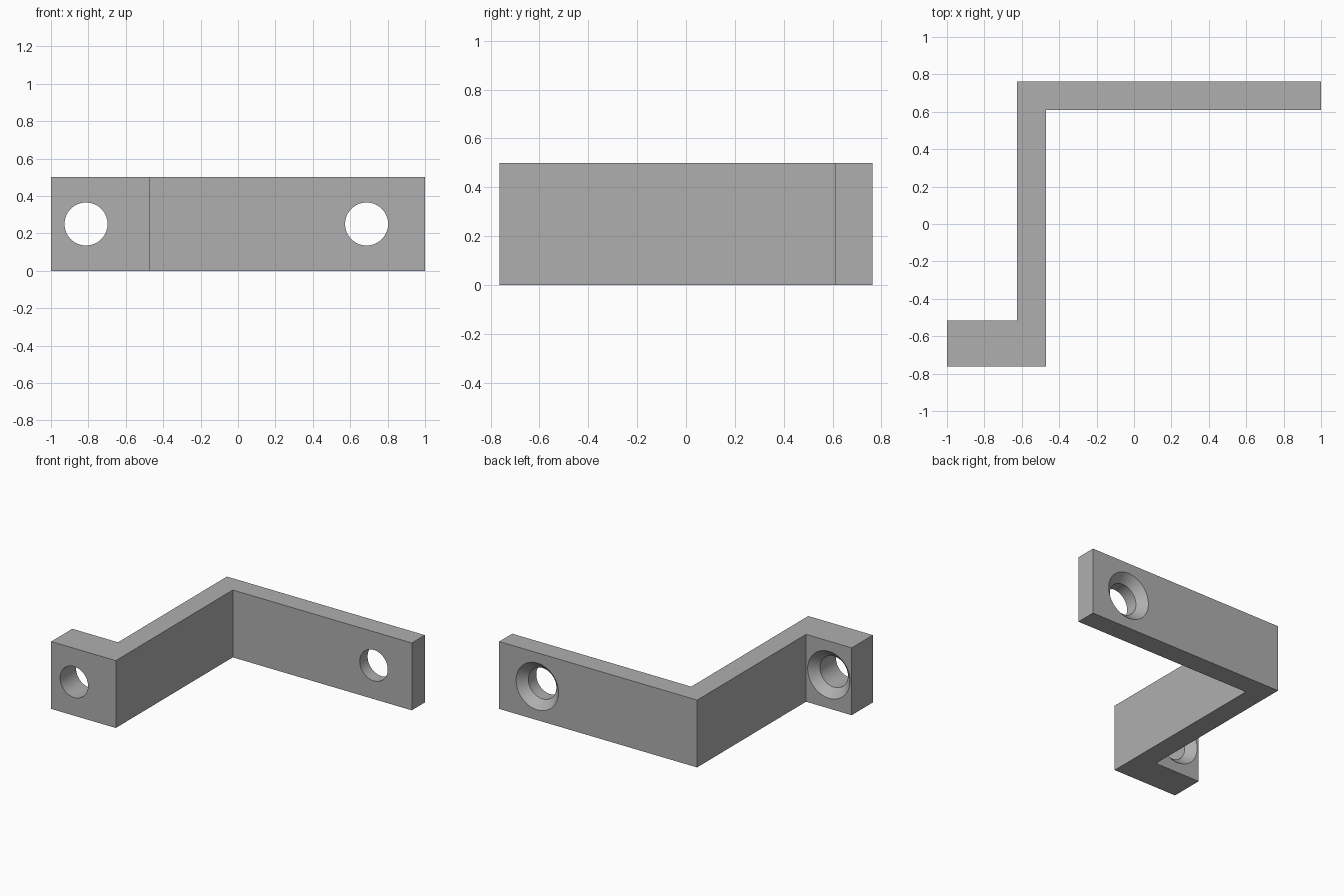
import bpy, bmesh, math

cube = bpy.data.objects.get("Cube")
if cube:
    bpy.data.objects.remove(cube, do_unlink=True)

# Single grey finish
grey = bpy.data.materials.new("plain_grey")
grey.use_nodes = True
color = (0.43, 0.43, 0.43, 1)
grey.diffuse_color = color
grey.node_tree.nodes["Principled BSDF"].inputs["Base Color"].default_value = color

HEIGHT = 0.5
LEFT, RIGHT, FRONT, BACK = -1.0, 1.0, -0.7625, 0.7625
WEB_OUT, WEB_IN = -0.625, -0.47      # upright wall between the flanges
FOOT_BACK, ARM_FRONT = -0.515, 0.61  # inner faces of the two flanges
HOLE_R, SINK_R, SINK_DEPTH = 0.115, 0.174, 0.06


def new_object(name, bm):
    bmesh.ops.recalc_face_normals(bm, faces=bm.faces)
    mesh = bpy.data.meshes.new(name)
    bm.to_mesh(mesh)
    bm.free()
    mesh.materials.append(grey)
    obj = bpy.data.objects.new(name, mesh)
    bpy.context.collection.objects.link(obj)
    return obj


def countersunk_cutter(name, x, back, thickness, sides=64):
    """Revolved drill shape along y, wide end on the back face."""
    over = 0.05
    profile = [(SINK_R, back + over), (SINK_R, back),
               (HOLE_R, back - SINK_DEPTH), (HOLE_R, back - thickness - over)]
    bm = bmesh.new()
    rings = []
    for r, y in profile:
        angles = [math.tau * i / sides for i in range(sides)]
        rings.append([bm.verts.new((x + r * math.cos(a), y, HEIGHT / 2 + r * math.sin(a)))
                      for a in angles])
    for a, b in zip(rings, rings[1:]):
        for i in range(sides):
            j = (i + 1) % sides
            bm.faces.new((a[i], a[j], b[j], b[i]))
    bm.faces.new(rings[0])
    bm.faces.new(rings[-1])
    cutter = new_object(name, bm)
    cutter.hide_render = True
    return cutter


# Z-shaped bracket: plan outline extruded upward
outline = [(LEFT, FRONT), (WEB_IN, FRONT), (WEB_IN, ARM_FRONT), (RIGHT, ARM_FRONT),
           (RIGHT, BACK), (WEB_OUT, BACK), (WEB_OUT, FOOT_BACK), (LEFT, FOOT_BACK)]
bm = bmesh.new()
base = bm.faces.new([bm.verts.new((x, y, 0)) for x, y in outline])
top = bmesh.ops.extrude_face_region(bm, geom=[base], use_keep_orig=True)
bmesh.ops.translate(bm, vec=(0, 0, HEIGHT),
                    verts=[g for g in top["geom"] if isinstance(g, bmesh.types.BMVert)])
bracket = new_object("bracket", bm)

# Countersunk screw holes, one in each flange
cutters = [countersunk_cutter("foot_hole_cutter", -0.8125, FOOT_BACK, FOOT_BACK - FRONT),
           countersunk_cutter("arm_hole_cutter", 0.6875, BACK, BACK - ARM_FRONT)]
bpy.ops.object.select_all(action="DESELECT")
bpy.context.view_layer.objects.active = bracket
bracket.select_set(True)
for cutter in cutters:
    mod = bracket.modifiers.new(cutter.name, "BOOLEAN")
    mod.operation = "DIFFERENCE"
    mod.solver = "EXACT"
    mod.object = cutter
    bpy.ops.object.modifier_apply(modifier=mod.name)
    bpy.data.objects.remove(cutter, do_unlink=True)

bpy.ops.object.shade_smooth_by_angle(angle=math.radians(30))
